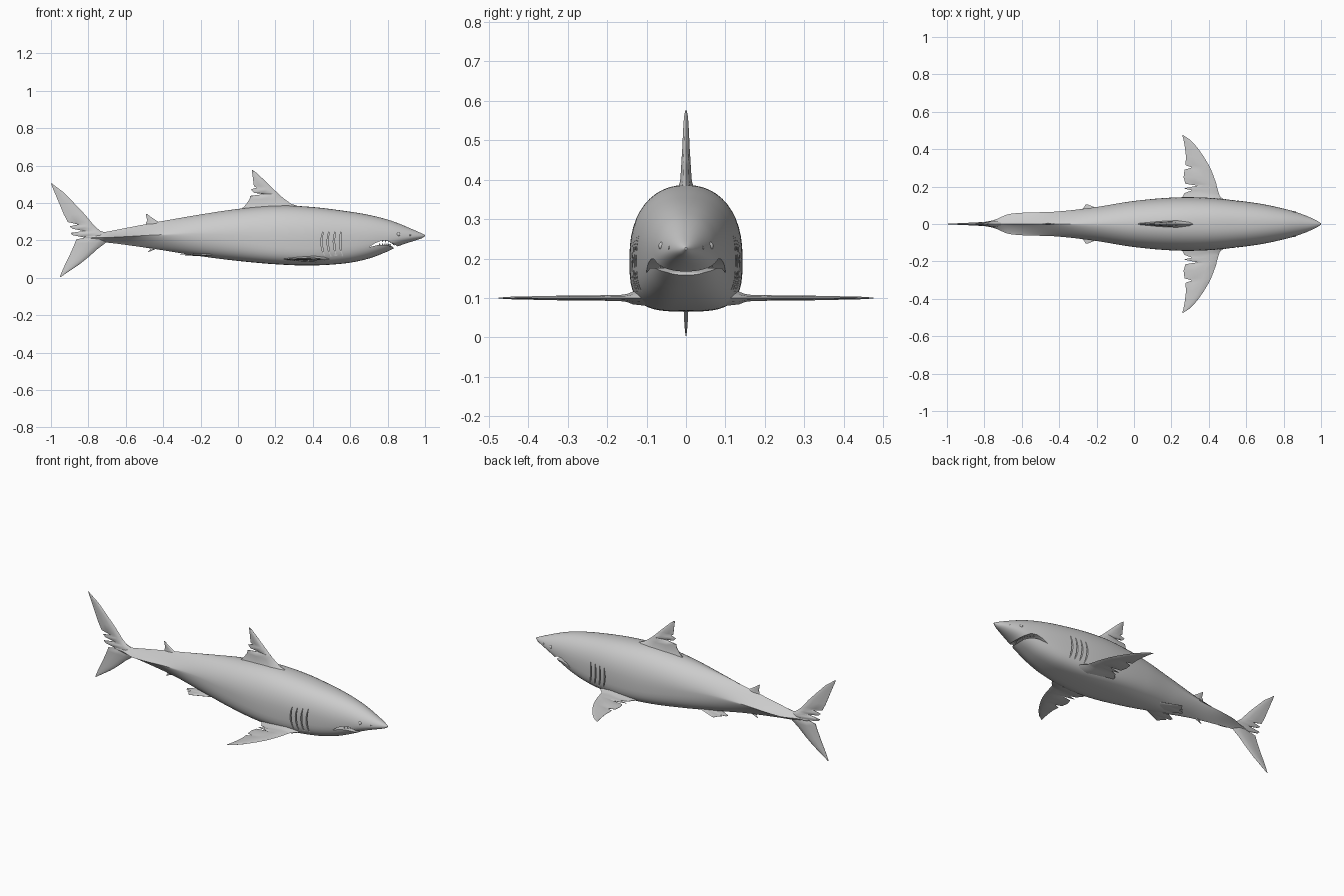
import bpy, bmesh, math
from mathutils import Vector

# Body stations: x, top z, bottom z, half width, widest z, upper / lower roundness
BODY = [
    (-0.82, .228, .208, .006, .217, 1.6, 1.6),
    (-0.74, .240, .192, .024, .215, 1.1, 1.1),
    (-0.68, .250, .186, .050, .216, .85, .85),
    (-0.60, .266, .176, .060, .220, .85, .9),
    (-0.42, .300, .150, .066, .230, 1.1, 1.3),
    (-0.22, .335, .118, .088, .235, 1.6, 2.1),
    (0.00, .368, .090, .123, .225, 2.0, 2.8),
    (0.22, .386, .071, .142, .205, 2.2, 3.4),
    (0.40, .378, .066, .140, .200, 2.3, 3.5),
    (0.58, .356, .078, .122, .200, 2.3, 3.1),
    (0.70, .336, .103, .104, .205, 2.2, 2.7),
    (0.80, .311, .141, .082, .212, 2.1, 2.4),
    (0.86, .290, .170, .066, .216, 2.0, 2.2),
    (0.94, .256, .197, .036, .222, 2.0, 2.0),
    (0.985, .236, .212, .014, .224, 2.0, 2.0),
    (1.00, .228, .222, .003, .225, 2.0, 2.0),
]


def station(x):
    """Smooth (Hermite) interpolation of the body table."""
    n = len(BODY)
    i = max(0, min(n - 2, sum(r[0] <= x for r in BODY) - 1))

    def slope(j, k):
        a, b = BODY[max(j - 1, 0)], BODY[min(j + 1, n - 1)]
        return (b[k] - a[k]) / (b[0] - a[0])
    p, q = BODY[i], BODY[i + 1]
    d = q[0] - p[0]
    t = (x - p[0]) / d
    return [(2*t**3 - 3*t*t + 1) * p[k] + (t**3 - 2*t*t + t) * d * slope(i, k)
            + (3*t*t - 2*t**3) * q[k] + (t**3 - t*t) * d * slope(i + 1, k) for k in range(1, 7)]


def half_width(x, z):
    top, bot, w, mid, nu, nl = station(x)
    h, n = (top - mid, nu) if z > mid else (mid - bot, nl)
    return w * max(0, 1 - abs((z - mid) / h) ** n) ** (1 / n)


def finish(name, bm):
    bmesh.ops.recalc_face_normals(bm, faces=bm.faces)
    me = bpy.data.meshes.new(name)
    bm.to_mesh(me)
    bm.free()
    ob = bpy.data.objects.new(name, me)
    bpy.context.collection.objects.link(ob)
    return ob


def activate(ob):
    bpy.ops.object.select_all(action='DESELECT')
    ob.select_set(True)
    bpy.context.view_layer.objects.active = ob


def smooth(ob, angle=35):
    activate(ob)
    bpy.ops.object.shade_smooth_by_angle(angle=math.radians(angle))


def loft(name, rings):
    bm = bmesh.new()
    vs = [[bm.verts.new(p) for p in r] for r in rings]
    n = len(rings[0])
    for a, b in zip(vs, vs[1:]):
        for i in range(n):
            bm.faces.new((a[i], a[(i + 1) % n], b[(i + 1) % n], b[i]))
    bm.faces.new(vs[0])
    bm.faces.new(vs[-1])
    return finish(name, bm)


def prism(name, outline, y0, y1):
    return loft(name, [[(x, y, z) for x, z in outline] for y in (y0, y1)])


def carve(ob, cutter):
    m = ob.modifiers.new("cut", 'BOOLEAN')
    m.operation, m.solver, m.object = 'DIFFERENCE', 'EXACT', cutter
    activate(ob)
    bpy.ops.object.modifier_apply(modifier="cut")
    bpy.data.objects.remove(cutter)


def fin(name, stations, place):
    """Loft lens sections; stations are (span, leading x, trailing x, half thickness)."""
    prof = [(0, 0), (.08, .55), (.3, 1), (.65, .7), (1, .12)]
    rings = []
    for s, lead, trail, t in stations:
        side = [(lead + (trail - lead) * c, h * t) for c, h in prof]
        rings.append([place(x, s, h) for x, h in side] +
                     [place(x, s, -h) for x, h in reversed(side[1:])])
    smooth(loft(name, rings), 40)


# Body
rings = []
for i in range(101):
    x = -.82 + 1.82 * i / 100
    top, bot, w, mid, nu, nl = station(x)
    ring = []
    for k in range(48):
        a = 2 * math.pi * k / 48
        c, s = math.cos(a), math.sin(a)
        n = nu if s >= 0 else nl
        h = top - mid if s >= 0 else mid - bot
        ring.append((x, w * math.copysign(abs(c) ** (2 / n), c) if abs(c) > 1e-6 else 0,
                     mid + h * math.copysign(abs(s) ** (2 / n), s)))
    rings.append(ring)
body = loft("body", rings)

# Mouth opening and gill slits
carve(body, prism("mouth_cutter", [(.70, .163), (.73, .184), (.765, .198), (.80, .199), (.845, .174),
                                   (.90, .13), (.86, .13), (.828, .165), (.79, .176), (.75, .176)], -.3, .3))
for side in (-1, 1):
    for i in range(4):
        x0, hgt = .447 + .033 * i, .066 + .003 * i
        arc = [(x0 + .012 * u * u - .004 * u, .182 + hgt * u, 1 - u * u) for u in (-1, -.6, -.2, .2, .6, 1)]
        outline = [(x - .001 - .003 * b, z) for x, z, b in arc] + \
                  [(x + .001 + .003 * b, z) for x, z, b in reversed(arc)]
        inner = half_width(x0, .18) - .012
        carve(body, prism("gill_cutter", outline, side * inner, side * .25))
smooth(body, 35)

# Teeth following the jaw curve
bm = bmesh.new()
for i in range(-7, 8):
    y = i * .0095
    for x, z, d in ((.835 - 14 * y * y, .188, -1), (.815 - 13 * y * y, .168, 1)):
        if d < 0:
            z = .178 + min(.022, max(0, (.845 - x) * .55))
        else:
            z = .166 + min(.009, (.828 - x) * .3)
        base = [bm.verts.new((x + .006 * math.cos(a), y + .004 * math.sin(a), z - d * .004))
                for a in (0, math.pi / 2, math.pi, 3 * math.pi / 2)]
        tip = bm.verts.new((x, y, z + d * .012))
        bm.faces.new(base)
        for k in range(4):
            bm.faces.new((base[k], base[(k + 1) % 4], tip))
finish("teeth", bm)

# Eyes and nostrils
for side, label in ((-1, "right"), (1, "left")):
    for name, x, z, r in (("eye", .857, .232, .011), ("nostril", .92, .227, .005)):
        bm = bmesh.new()
        bmesh.ops.create_uvsphere(bm, u_segments=16, v_segments=10, radius=r)
        bmesh.ops.translate(bm, verts=bm.verts, vec=Vector((x, side * (half_width(x, z) - r * .6), z)))
        smooth(finish(f"{name}_{label}", bm), 60)


def upright(x, s, t):
    return (x, t, s)


# Dorsal fins, anal fin and tail with torn trailing edges
fin("dorsal_fin", [(.355, .38, .00, .030), (.378, .335, .03, .021), (.395, .285, .045, .015),
                   (.42, .25, .062, .013), (.438, .228, .065, .012), (.447, .218, .14, .011),
                   (.454, .211, .085, .011), (.472, .192, .068, .010), (.482, .182, .10, .009),
                   (.49, .174, .085, .009), (.53, .132, .08, .007), (.56, .10, .076, .005),
                   (.575, .08, .074, .002)], upright)
fin("second_dorsal_fin", [(.27, -.39, -.49, .010), (.296, -.42, -.492, .006), (.305, -.435, -.485, .005),
                          (.325, -.465, -.49, .004), (.342, -.488, -.493, .001)], upright)
fin("anal_fin", [(.185, -.39, -.47, .010), (.16, -.42, -.475, .006), (.15, -.45, -.47, .004),
                 (.138, -.478, -.483, .001)], upright)
fin("tail_fin", [(.004, -.948, -.953, .001), (.03, -.91, -.943, .004), (.07, -.85, -.925, .006),
                 (.11, -.80, -.905, .008), (.155, -.75, -.885, .010), (.185, -.71, -.872, .014),
                 (.205, -.69, -.865, .016), (.215, -.685, -.82, .016), (.228, -.685, -.885, .015),
                 (.24, -.70, -.895, .014), (.25, -.735, -.825, .012), (.262, -.75, -.885, .011),
                 (.275, -.765, -.90, .010), (.285, -.775, -.855, .009), (.298, -.785, -.91, .009),
                 (.34, -.82, -.932, .008), (.40, -.877, -.957, .006), (.455, -.93, -.98, .004),
                 (.485, -.97, -.993, .003), (.505, -.996, -1.0, .001)], upright)

# Paired pectoral and pelvic fins
for side, label in ((-1, "right"), (1, "left")):
    fin("pectoral_fin_" + label,
        [(.10, .50, .24, .020), (.135, .475, .25, .016), (.15, .458, .262, .010), (.165, .453, .27, .008),
         (.18, .449, .31, .008), (.19, .446, .265, .008), (.205, .442, .34, .007), (.215, .44, .275, .007),
         (.25, .428, .265, .006), (.29, .412, .27, .006), (.302, .406, .31, .006), (.315, .40, .275, .006),
         (.36, .373, .278, .005), (.41, .338, .272, .004), (.45, .30, .265, .003), (.475, .264, .258, .001)],
        lambda x, s, t: (x, side * s, .10 + t))
    fin("pelvic_fin_" + label,
        [(.015, -.06, -.26, .010), (.04, -.10, -.31, .008), (.055, -.13, -.305, .006), (.06, -.14, -.27, .006),
         (.068, -.16, -.29, .005), (.085, -.20, -.27, .004), (.105, -.248, -.258, .001)],
        lambda x, s, t: (x, side * s, .123 + t))
